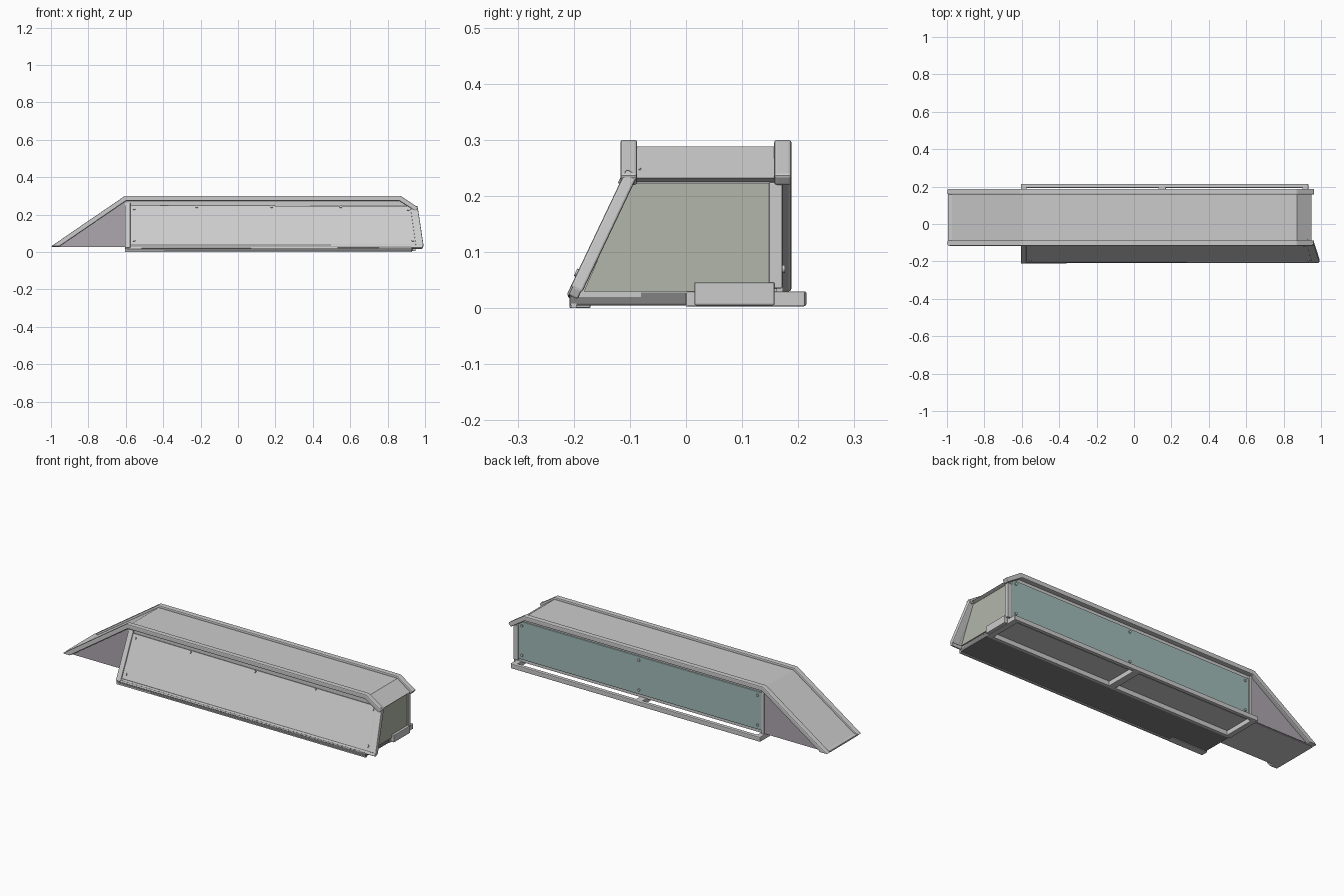
import bpy, bmesh, math
from mathutils import Vector

if "Cube" in bpy.data.objects:
    bpy.data.objects.remove(bpy.data.objects["Cube"])


def material(name, color):
    m = bpy.data.materials.new(name)
    m.diffuse_color = (*color, 1)
    m.use_nodes = True
    m.node_tree.nodes["Principled BSDF"].inputs["Base Color"].default_value = m.diffuse_color
    return m


TEAL = material("teal_sheen", (0.36, 0.50, 0.48))
OLIVE = material("olive_sheen", (0.45, 0.47, 0.40))
MAUVE = material("mauve_sheen", (0.42, 0.38, 0.43))
DARK = material("dark_underside", (0.22, 0.22, 0.22))


def solid(name, near, far, bevel=0.0, mat=None):
    """Closed solid between two matching outlines."""
    bm = bmesh.new()
    a = [bm.verts.new(p) for p in near]
    b = [bm.verts.new(p) for p in far]
    n = len(a)
    bm.faces.new(a)
    bm.faces.new(b[::-1])
    for i in range(n):
        j = (i + 1) % n
        bm.faces.new((a[j], a[i], b[i], b[j]))
    bmesh.ops.recalc_face_normals(bm, faces=bm.faces)
    me = bpy.data.meshes.new(name)
    bm.to_mesh(me)
    bm.free()
    ob = bpy.data.objects.new(name, me)
    bpy.context.collection.objects.link(ob)
    if mat:
        me.materials.append(mat)
    if bevel:
        mod = ob.modifiers.new("bevel", 'BEVEL')
        mod.width = bevel
        mod.segments = 2
        mod.limit_method = 'ANGLE'
    return ob


def side_profile(name, pts, y0, y1, **kw):
    return solid(name, [(x, y0, z) for x, z in pts], [(x, y1, z) for x, z in pts], **kw)


def box(name, x0, x1, y0, y1, z0, z1, **kw):
    return side_profile(name, [(x0, z0), (x1, z0), (x1, z1), (x0, z1)], y0, y1, **kw)


# The front panel leans back: y follows z along this plane
NORMAL = Vector((0, -0.2, 0.095)).normalized()


def on_slope(x, z, out=0.0):
    return Vector((x, -0.202 + (z - 0.03) * 0.475, z)) + NORMAL * out


def slope_slab(name, pts, d0, d1, **kw):
    return solid(name, [on_slope(x, z, d0) for x, z in pts],
                 [on_slope(x, z, d1) for x, z in pts], **kw)


def screw(name, loc, normal):
    bpy.ops.mesh.primitive_cylinder_add(vertices=12, radius=0.007, depth=0.008, location=loc)
    ob = bpy.context.object
    ob.name = name
    ob.rotation_euler = Vector(normal).to_track_quat('Z', 'Y').to_euler()
    bpy.ops.object.shade_smooth_by_angle(angle=math.radians(40))


# Main housing with the ramp nose and chamfered tail
side_profile("housing", [(-0.985, 0.028), (-0.6, 0.288), (0.872, 0.288), (0.95, 0.232),
                         (0.93, 0.225), (0.93, 0.028)], -0.092, 0.162)

# Top edge rims along both long sides
rim = [(-1.0, 0.03), (-0.605, 0.3), (0.87, 0.3), (0.965, 0.237), (0.95, 0.218),
       (0.862, 0.274), (-0.598, 0.274), (-0.955, 0.03)]
for name, y0, y1 in (("front_rim", -0.117, -0.087), ("back_rim", 0.157, 0.188)):
    side_profile(name, rim, y0, y1, bevel=0.005)
# Lower cross bar at the toe of the ramp
box("ramp_toe", -0.995, -0.965, -0.09, 0.16, 0.028, 0.036)

# Tinted ramp sides
tri = [(-0.95, 0.031), (-0.6, 0.27), (-0.6, 0.031)]
side_profile("ramp_side_front", tri, -0.096, -0.09, mat=MAUVE)
side_profile("ramp_side_back", tri, 0.16, 0.167, mat=MAUVE)

# Sloped front body
front = [(-0.203, 0.02), (-0.106, 0.232), (-0.08, 0.25), (-0.08, 0.02)]
solid("front_body", [(-0.59, y, z) for y, z in front], [(0.93, y, z) for y, z in front])

# Sloped front panel with end frames
slope_slab("front_panel", [(-0.575, 0.035), (0.955, 0.035), (0.925, 0.245), (-0.575, 0.25)],
           -0.012, 0.004, bevel=0.004)
slope_slab("front_frame_left", [(-0.605, 0.02), (-0.575, 0.02), (-0.575, 0.262), (-0.605, 0.262)],
           -0.016, 0.007, bevel=0.004)
slope_slab("front_frame_right", [(0.95, 0.035), (0.992, 0.035), (0.96, 0.245), (0.92, 0.245)],
           -0.016, 0.007, bevel=0.004)
slope_slab("front_frame_bottom", [(-0.6, 0.018), (0.985, 0.022), (0.992, 0.038), (-0.6, 0.036)],
           -0.014, 0.004, bevel=0.003)
for i, (x, z) in enumerate([(-0.555, 0.06), (-0.555, 0.23), (-0.22, 0.24), (0.18, 0.24),
                            (0.55, 0.24), (0.91, 0.225), (0.935, 0.06)]):
    screw(f"front_screw_{i}", on_slope(x, z, 0.006), NORMAL)

# Tail end panel and its corner post
end = [(-0.182, 0.03), (-0.098, 0.222), (0.148, 0.222), (0.148, 0.03)]
solid("tail_panel", [(0.925, y, z) for y, z in end], [(0.937, y, z) for y, z in end], mat=OLIVE)
box("tail_post", 0.915, 0.942, 0.148, 0.172, 0.035, 0.225, bevel=0.003)

# Back panel with screws
box("back_panel", -0.585, 0.915, 0.155, 0.17, 0.045, 0.255, mat=TEAL, bevel=0.003)
box("back_post", -0.6, -0.585, 0.155, 0.173, 0.03, 0.27)
for i, x in enumerate((-0.56, 0.17, 0.89)):
    for j, z in enumerate((0.07, 0.235)):
        screw(f"back_screw_{i}_{j}", (x, 0.172, z), (0, 1, 0))

# Base floor and open rear frame
box("base_floor", -0.6, 0.93, -0.208, 0.012, 0.005, 0.03, bevel=0.003, mat=DARK)
box("base_rear_rail", -0.605, 0.93, 0.193, 0.215, 0.004, 0.03, bevel=0.004)
box("base_inner_rail", -0.6, 0.93, 0.0, 0.016, 0.003, 0.03)
for i, (x0, x1) in enumerate([(-0.605, -0.575), (0.13, 0.17), (0.9, 0.932)]):
    box(f"base_rib_{i}", x0, x1, 0.0, 0.212, 0.003, 0.03, bevel=0.003)
box("tail_lip", 0.915, 0.95, 0.015, 0.158, 0.005, 0.046, bevel=0.003)
box("nose_foot", -0.605, -0.39, -0.208, -0.17, 0.0, 0.02, bevel=0.003)
box("floor_strip", -0.39, 0.93, -0.205, -0.195, 0.0, 0.01)
